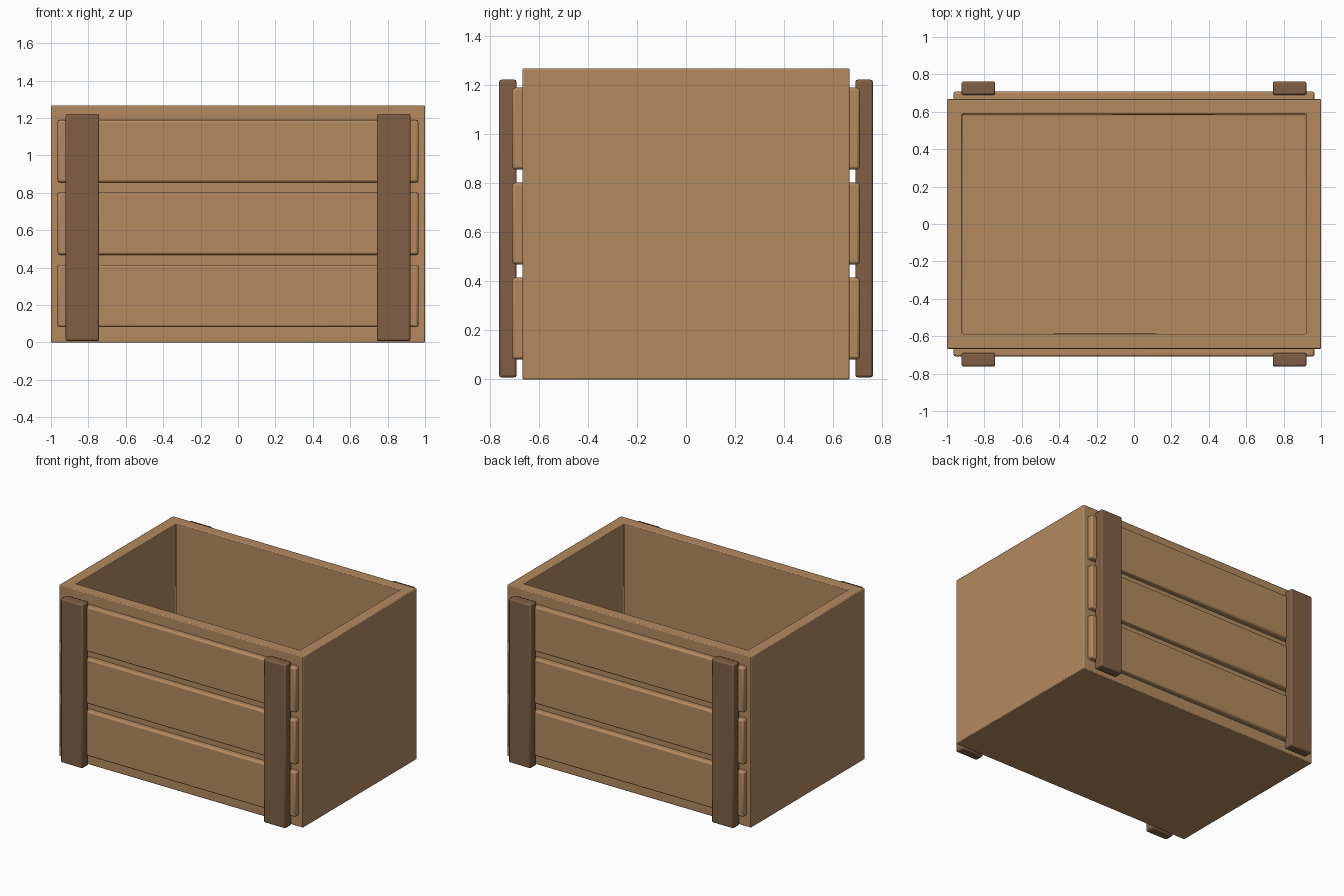
import bpy, bmesh
from mathutils import Vector

cube = bpy.data.objects.get("Cube")
if cube:
    bpy.data.objects.remove(cube, do_unlink=True)


def make_material(name, rgb):
    mat = bpy.data.materials.new(name)
    mat.use_nodes = True
    color = (*rgb, 1)
    mat.diffuse_color = color
    mat.node_tree.nodes["Principled BSDF"].inputs["Base Color"].default_value = color
    return mat


TAN = make_material("light wood", (0.456, 0.254, 0.117))
BROWN = make_material("dark wood", (0.220, 0.114, 0.060))


def finish(bm, name, mat, bevel):
    """Turn a bmesh into an object with softly rounded edges."""
    mesh = bpy.data.meshes.new(name)
    bm.to_mesh(mesh)
    bm.free()
    mesh.materials.append(mat)
    obj = bpy.data.objects.new(name, mesh)
    bpy.context.collection.objects.link(obj)
    mod = obj.modifiers.new("rounded edges", "BEVEL")
    mod.width = bevel
    mod.segments = 2
    return obj


def box_mesh(lo, hi):
    lo, hi = Vector(lo), Vector(hi)
    bm = bmesh.new()
    bmesh.ops.create_cube(bm, size=1)
    bmesh.ops.scale(bm, vec=hi - lo, verts=bm.verts)
    bmesh.ops.translate(bm, vec=(lo + hi) / 2, verts=bm.verts)
    return bm


# Open crate body: inset the top face, then sink it to the floor
HALF_X, HALF_Y, HEIGHT, WALL = 1.0, 0.667, 1.268, 0.08
bm = box_mesh((-HALF_X, -HALF_Y, 0), (HALF_X, HALF_Y, HEIGHT))
top = max(bm.faces, key=lambda f: f.calc_center_median().z)
bmesh.ops.inset_region(bm, faces=[top], thickness=WALL, use_even_offset=True)
sunk = bmesh.ops.extrude_discrete_faces(bm, faces=[top])["faces"][0]
bmesh.ops.translate(bm, vec=(0, 0, WALL - HEIGHT), verts=sunk.verts)
finish(bm, "crate_body", TAN, 0.006)

# Slats and posts on the front and the back
for side, sign in (("front", -1), ("back", 1)):
    def span(near, far):
        return sorted((sign * near, sign * far))

    y0, y1 = span(0.65, 0.709)
    for i in range(3):
        z = 0.082 + i * 0.387
        bm = box_mesh((-0.965, y0, z), (0.965, y1, z + 0.333))
        finish(bm, f"{side}_slat_{i + 1}", TAN, 0.012)

    y0, y1 = span(0.69, 0.762)
    for label, x in (("right", -0.832), ("left", 0.832)):
        bm = box_mesh((x - 0.09, y0, 0.008), (x + 0.09, y1, 1.222))
        finish(bm, f"{side}_{label}_post", BROWN, 0.01)

# Smooth the rounded edges only
for obj in bpy.context.collection.objects:
    obj.select_set(obj.type == "MESH")
    if obj.type == "MESH":
        bpy.context.view_layer.objects.active = obj
bpy.ops.object.shade_smooth_by_angle(angle=0.6)
